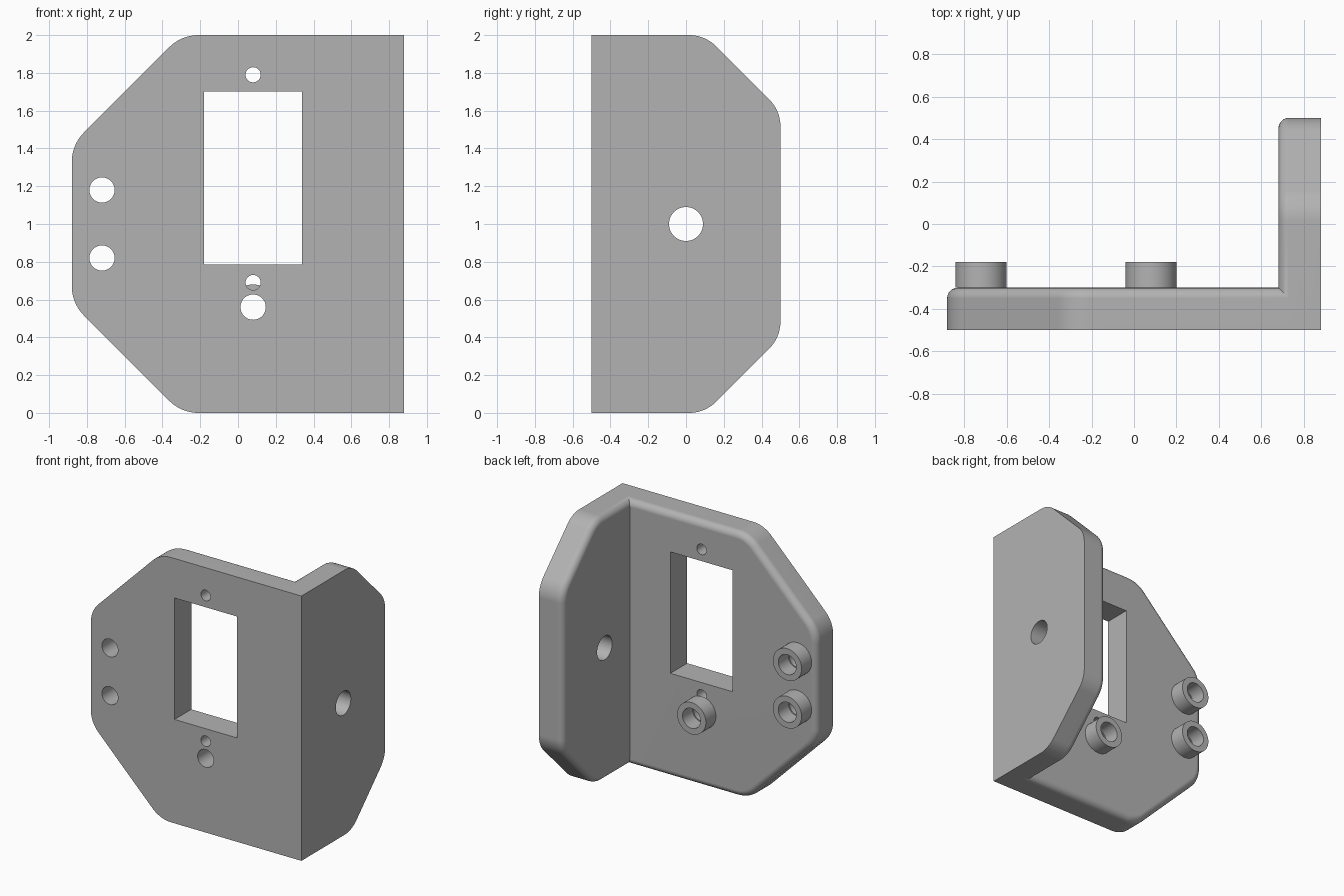
import bpy, bmesh, math
from mathutils import Vector, Matrix

if "Cube" in bpy.data.objects:
    bpy.data.objects.remove(bpy.data.objects["Cube"])

grey = bpy.data.materials.new("plain grey")
grey.use_nodes = True
colour = (0.45, 0.45, 0.45, 1)
grey.diffuse_color = colour
grey.node_tree.nodes["Principled BSDF"].inputs["Base Color"].default_value = colour

FRONT, BACK, THICK = -0.5, -0.3, 0.2
OUTER = 0.88
ROUND = 0.05


def add_object(name, bm):
    bmesh.ops.recalc_face_normals(bm, faces=bm.faces)
    mesh = bpy.data.meshes.new(name)
    bm.to_mesh(mesh)
    bm.free()
    mesh.materials.append(grey)
    obj = bpy.data.objects.new(name, mesh)
    bpy.context.collection.objects.link(obj)
    return obj


def rounded_outline(corners, steps=10):
    """Polygon outline; each corner is (u, z, fillet radius)."""
    points = []
    for i, (u, z, radius) in enumerate(corners):
        p = Vector((u, z))
        if radius == 0:
            points.append(p)
            continue
        a = (Vector(corners[i - 1][:2]) - p).normalized()
        b = (Vector(corners[(i + 1) % len(corners)][:2]) - p).normalized()
        half = a.angle(b) / 2
        centre = p + (a + b).normalized() * radius / math.sin(half)
        start = p + a * radius / math.tan(half) - centre
        end = p + b * radius / math.tan(half) - centre
        sweep = math.pi - 2 * half
        for k in range(steps + 1):
            t = k / steps
            points.append(centre + (start * math.sin((1 - t) * sweep)
                                    + end * math.sin(t * sweep)) / math.sin(sweep))
    return points


def plate(name, corners, place, depth):
    """Extrude an outline and round the rim of its far face."""
    bm = bmesh.new()
    face = bm.faces.new([bm.verts.new(place(p.x, p.y)) for p in rounded_outline(corners)])
    grown = bmesh.ops.extrude_face_region(bm, geom=[face], use_keep_orig=True)["geom"]
    verts = [g for g in grown if isinstance(g, bmesh.types.BMVert)]
    bmesh.ops.translate(bm, verts=verts, vec=depth)
    bmesh.ops.recalc_face_normals(bm, faces=bm.faces)
    rim = [g for g in grown if isinstance(g, bmesh.types.BMEdge)]
    bmesh.ops.bevel(bm, geom=rim, offset=ROUND, segments=6, profile=0.5, affect='EDGES')
    return add_object(name, bm)


def combine(target, tool, operation):
    mod = target.modifiers.new(operation.lower(), 'BOOLEAN')
    mod.operation, mod.solver, mod.object = operation, 'EXACT', tool
    bpy.context.view_layer.objects.active = target
    bpy.ops.object.modifier_apply(modifier=mod.name)
    bpy.data.objects.remove(tool)


def drill(target, centre, radius, axis, length=0.5):
    bm = bmesh.new()
    bmesh.ops.create_cone(bm, cap_ends=True, segments=48, radius1=radius, radius2=radius,
                          depth=length, matrix=Matrix.Translation(centre)
                          @ Matrix.Rotation(math.pi / 2, 4, axis))
    combine(target, add_object("hole_cutter", bm), 'DIFFERENCE')


def finish(obj):
    bpy.ops.object.select_all(action='DESELECT')
    obj.select_set(True)
    bpy.context.view_layer.objects.active = obj
    bpy.ops.object.shade_smooth_by_angle(angle=math.radians(30))
    mod = obj.modifiers.new("flat_face_normals", 'WEIGHTED_NORMAL')
    mod.keep_sharp = True


# Front plate with two clipped corners
bracket = plate("bracket",
                [(0.78, 0, 0), (0.78, 2, 0), (-0.3, 2, 0.22), (-OUTER, 1.42, 0.22),
                 (-OUTER, 0.58, 0.22), (-0.3, 0, 0.22)],
                lambda u, z: (u, FRONT, z), (0, THICK, 0))

# Side plate, rounded on its inner face
side = plate("side_plate",
             [(FRONT, 0, 0), (FRONT, 2, 0), (0.1, 2, 0.2), (0.5, 1.6, 0.2),
              (0.5, 0.4, 0.2), (0.1, 0, 0.2)],
             lambda u, z: (OUTER, u, z), (-THICK, 0, 0))
combine(bracket, side, 'UNION')

# Rectangular window
bm = bmesh.new()
bmesh.ops.create_cube(bm, size=1, matrix=Matrix.Translation((0.08, -0.4, 1.243))
                      @ Matrix.Diagonal((0.52, 0.5, 0.917, 1)))
combine(bracket, add_object("window_cutter", bm), 'DIFFERENCE')

# Screw holes above and below the window, and the hole in the side plate
for z in (1.79, 0.69):
    drill(bracket, (0.08, -0.4, z), 0.04, 'X')
drill(bracket, (0.78, 0, 1), 0.09, 'Y')

# Bosses on the back, each with a hole through the plate
bosses = {"upper_boss": (-0.72, 1.18), "lower_boss": (-0.72, 0.82), "middle_boss": (0.08, 0.56)}
for name, (x, z) in bosses.items():
    drill(bracket, (x, -0.4, z), 0.067, 'X')
    bm = bmesh.new()
    ring = [(0.075, BACK), (0.12, BACK), (0.12, -0.18), (0.075, -0.18)]
    verts = [bm.verts.new((x + r, y, z)) for r, y in ring]
    edges = [bm.edges.new((verts[i - 1], verts[i])) for i in range(4)]
    bmesh.ops.spin(bm, geom=verts + edges, cent=(x, 0, z), axis=(0, 1, 0),
                   angle=2 * math.pi, steps=48, use_merge=True)
    bmesh.ops.remove_doubles(bm, verts=bm.verts, dist=0.0001)
    finish(add_object(name, bm))

finish(bracket)
